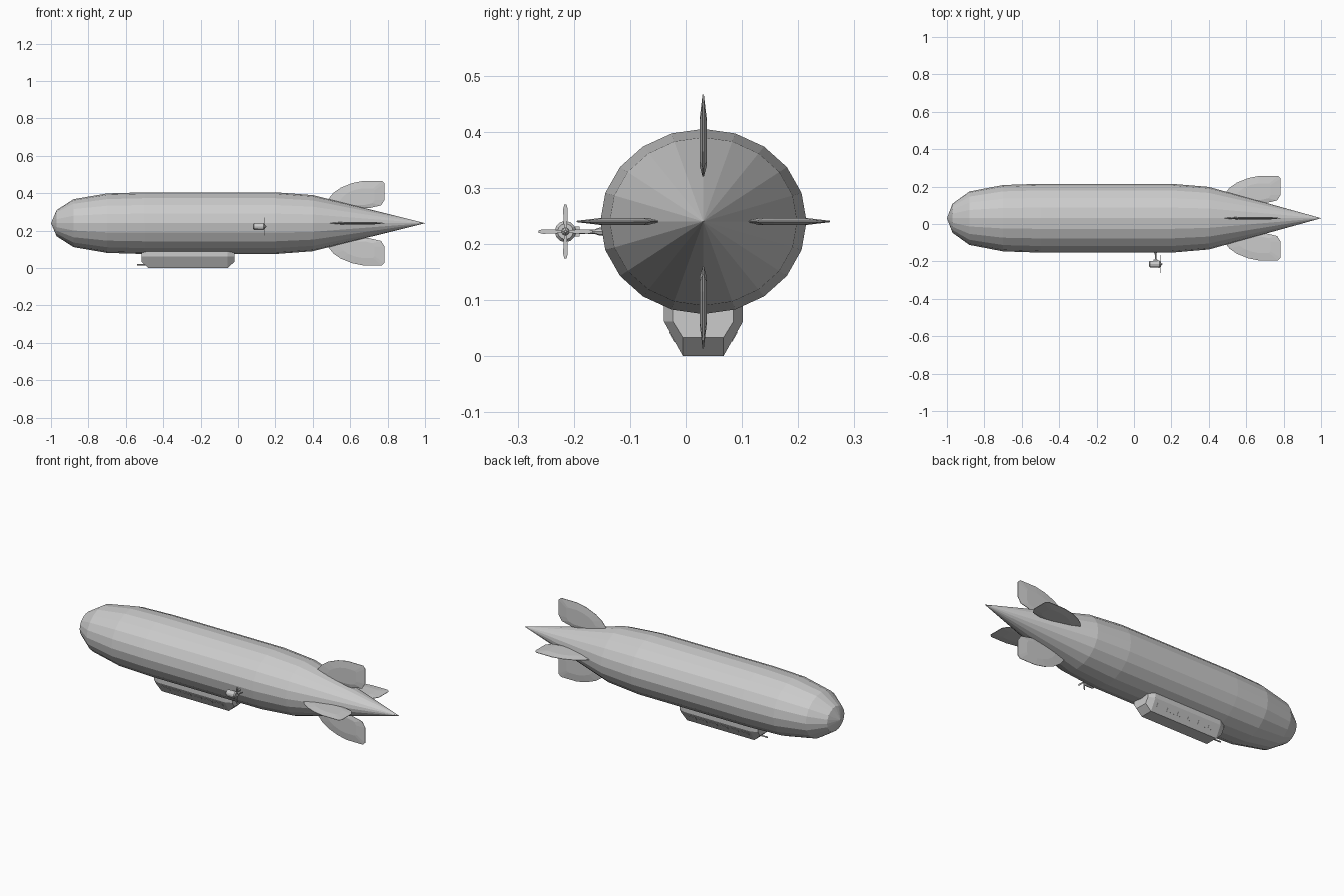
import bpy, bmesh, math
from mathutils import Matrix, Vector

if "Cube" in bpy.data.objects:
    bpy.data.objects.remove(bpy.data.objects["Cube"])

CY, CZ = 0.031, 0.24          # hull axis
RATIO = 0.184 / 0.165         # hull is wider than tall

grey = bpy.data.materials.new("light grey")
grey.diffuse_color = (0.6, 0.6, 0.6, 1)
grey.use_nodes = True
grey.node_tree.nodes["Principled BSDF"].inputs["Base Color"].default_value = grey.diffuse_color


def finish(name, bm):
    bmesh.ops.recalc_face_normals(bm, faces=bm.faces)
    me = bpy.data.meshes.new(name)
    bm.to_mesh(me)
    bm.free()
    me.materials.append(grey)
    ob = bpy.data.objects.new(name, me)
    bpy.context.collection.objects.link(ob)
    return ob


def loft(name, rings):
    """Skin a list of equal-length point rings and close both ends."""
    bm = bmesh.new()
    vs = [[bm.verts.new(p) for p in r] for r in rings]
    n = len(vs[0])
    for a, b in zip(vs, vs[1:]):
        for i in range(n):
            j = (i + 1) % n
            bm.faces.new((a[i], a[j], b[j], b[i]))
    bm.faces.new(vs[0])
    bm.faces.new(vs[-1])
    bmesh.ops.remove_doubles(bm, verts=bm.verts, dist=1e-5)
    return finish(name, bm)


def tube(name, profile, centre, axis='X', n=12, squash=1.0):
    """Turn (position, radius) pairs around the x or y axis."""
    rings = []
    for p, r in profile:
        ring = []
        for i in range(n):
            a = 2 * math.pi * i / n
            u, v = r * math.sin(a), r * math.cos(a)
            d = (p, u * squash, v) if axis == 'X' else (u, p, v)
            ring.append(Vector(centre) + Vector(d))
        rings.append(ring)
    return loft(name, rings)


def box(name, loc, size, rot=0.0):
    bm = bmesh.new()
    m = Matrix.Translation(loc) @ Matrix.Rotation(rot, 4, 'X') @ Matrix.Diagonal((*size, 1))
    bmesh.ops.create_cube(bm, size=1, matrix=m)
    return finish(name, bm)


# Hull: 20-sided envelope with blunt nose and conical tail
tube("hull", [(-1, 0.0002), (-0.97, 0.07), (-0.88, 0.128), (-0.7, 0.159), (-0.5, 0.165),
              (0.2, 0.165), (0.4, 0.15), (1, 0.0002)], (0, CY, CZ), n=20, squash=RATIO)

# Tail fins: outline in (x, distance from axis), thicker in the middle
outline = [(0.48, 0.125), (0.51, 0.162), (0.55, 0.19), (0.61, 0.214), (0.67, 0.226), (0.77, 0.226),
           (0.784, 0.212), (0.784, 0.125), (0.765, 0.095), (0.70, 0.08), (0.48, 0.08)]
mid = (0.65, 0.125)
inner = [(mid[0] + (x - mid[0]) * 0.6, mid[1] + (r - mid[1]) * 0.6) for x, r in outline]
for k, name in enumerate(("top_fin", "back_fin", "bottom_fin", "front_fin")):
    a = k * math.pi / 2
    rings = []
    for pts, t in ((inner, -0.006), (outline, -0.0012), (outline, 0.0012), (inner, 0.006)):
        rings.append([(x, CY + r * math.sin(a) + t * math.cos(a),
                       CZ + r * math.cos(a) - t * math.sin(a)) for x, r in pts])
    loft(name, rings)

# Gondola: hexagonal body with chamfered ends


def section(x, top, side, low, floor):
    half = [(floor, low), (side, 0.062), (side, top)]
    pts = half + [(-y, z) for y, z in reversed(half)]
    return [(x, CY + y, z) for y, z in pts]


loft("gondola", [section(-0.515, 0.1, 0.054, 0.033, 0.036), section(-0.48, 0.1, 0.071, 0, 0.036),
                 section(-0.055, 0.1, 0.071, 0, 0.036), section(-0.02, 0.1, 0.054, 0.033, 0.036)])

# Gondola windows on the sloping sides
tilt = math.atan2(0.035, 0.062)
for s in (-1, 1):
    for i in range(6):
        box("gondola_window", (-0.437 + i * 0.067, CY + s * 0.0555, 0.035),
            (0.048, 0.003, 0.02), -s * tilt)

# Rod at the gondola's front
tube("gondola_rod", [(-0.54, 0.004), (-0.49, 0.004)], (0, CY, 0.018), n=8)

# Engine pod on the front side only
PY, PZ = -0.215, 0.222
tube("engine_pod", [(0.08, 0.012), (0.086, 0.018), (0.135, 0.019), (0.141, 0.014)], (0, PY, PZ))
tube("propeller_hub", [(0.138, 0.007), (0.146, 0.007), (0.152, 0.002)], (0, PY, PZ), n=8)
tube("engine_strut", [(-0.2, 0.004), (-0.163, 0.004), (-0.155, 0.007), (-0.14, 0.007)],
     (0.115, 0, PZ), axis='Y', n=8)
box("engine_bracket", (0.115, -0.194, PZ), (0.022, 0.008, 0.018))

# Four propeller blades
for k in range(4):
    a = k * math.pi / 2
    shape = [(0.004, 0.002), (0.02, 0.0035), (0.04, 0.004), (0.048, 0.002)]
    pts = shape + [(r, -w) for r, w in reversed(shape)]
    loft("propeller_blade", [[(x, PY + r * math.cos(a) - w * math.sin(a),
                               PZ + r * math.sin(a) + w * math.cos(a)) for r, w in pts]
                             for x in (0.142, 0.145)])
